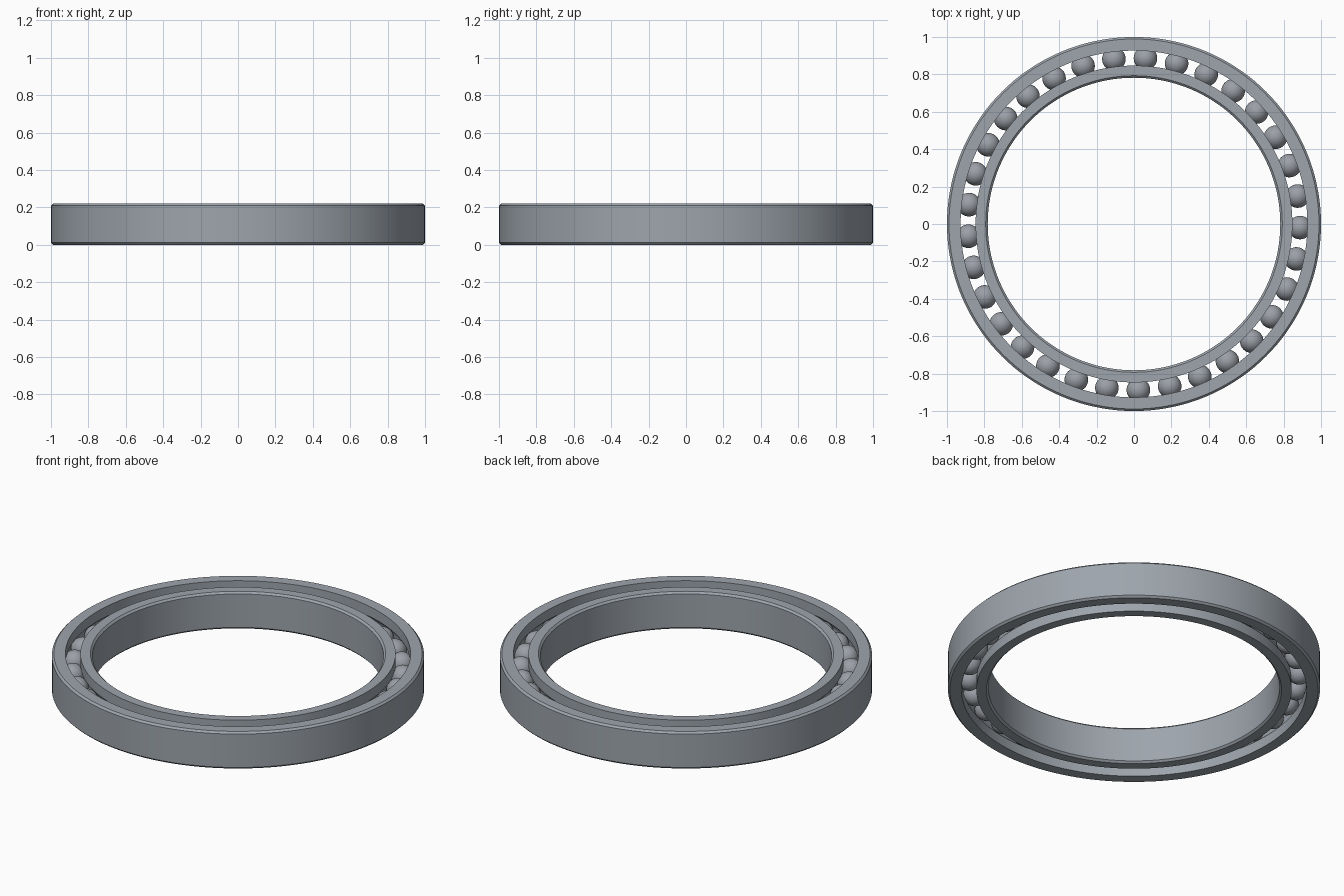
import bpy
import bmesh
from math import cos, sin, pi, radians, sqrt, atan2
from mathutils import Matrix, Vector

HEIGHT = 0.22
MID = HEIGHT / 2
PITCH = 0.888        # radius of the circle through the ball centres
BALL = 0.063
BALL_COUNT = 33
CHAMFER = 0.011
SEGMENTS = 144

cube = bpy.data.objects.get("Cube")
if cube:
    bpy.data.objects.remove(cube)


def material(name, colour):
    mat = bpy.data.materials.new(name)
    mat.use_nodes = True
    mat.diffuse_color = colour
    bsdf = next(n for n in mat.node_tree.nodes if n.type == 'BSDF_PRINCIPLED')
    bsdf.inputs["Base Color"].default_value = colour
    return mat


def finish(bm, name, mat, angle):
    bmesh.ops.recalc_face_normals(bm, faces=bm.faces)
    mesh = bpy.data.meshes.new(name)
    bm.to_mesh(mesh)
    bm.free()
    mesh.materials.append(mat)
    obj = bpy.data.objects.new(name, mesh)
    bpy.context.collection.objects.link(obj)
    bpy.ops.object.select_all(action='DESELECT')
    obj.select_set(True)
    bpy.context.view_layer.objects.active = obj
    bpy.ops.object.shade_smooth_by_angle(angle=radians(angle))
    return obj


def race(name, plain, shoulder, mat):
    """Ring with a chamfered plain wall and a ball groove in the other wall."""
    side = 1 if plain > shoulder else -1
    groove = BALL + 0.001
    depth = abs(shoulder - PITCH)
    half = atan2(sqrt(groove ** 2 - depth ** 2), depth)
    profile = [(shoulder, 0), (plain - side * CHAMFER, 0), (plain, CHAMFER),
               (plain, HEIGHT - CHAMFER), (plain - side * CHAMFER, HEIGHT),
               (shoulder, HEIGHT)]
    steps = 12
    for i in range(steps + 1):
        a = half - 2 * half * i / steps
        profile.append((PITCH + side * groove * cos(a), MID + groove * sin(a)))

    # Sweep the closed profile round the axis
    bm = bmesh.new()
    loops = []
    for s in range(SEGMENTS):
        t = 2 * pi * s / SEGMENTS
        loops.append([bm.verts.new((r * cos(t), r * sin(t), z)) for r, z in profile])
    n = len(profile)
    for s in range(SEGMENTS):
        a, b = loops[s], loops[(s + 1) % SEGMENTS]
        for i in range(n):
            j = (i + 1) % n
            bm.faces.new((a[i], b[i], b[j], a[j]))
    return finish(bm, name, mat, 25)


steel = material("brushed steel", (0.34, 0.375, 0.415, 1))
ball_steel = material("ball steel", (0.33, 0.35, 0.385, 1))

# Inner and outer races
race("outer_race", 1.0, 0.927, steel)
race("inner_race", 0.782, 0.847, steel)

# Rolling balls
bm = bmesh.new()
for k in range(BALL_COUNT):
    t = radians(-88.5) + 2 * pi * k / BALL_COUNT
    place = Matrix.Translation(Vector((PITCH * cos(t), PITCH * sin(t), MID)))
    bmesh.ops.create_uvsphere(bm, u_segments=32, v_segments=16, radius=BALL,
                              matrix=place)
finish(bm, "balls", ball_steel, 60)
